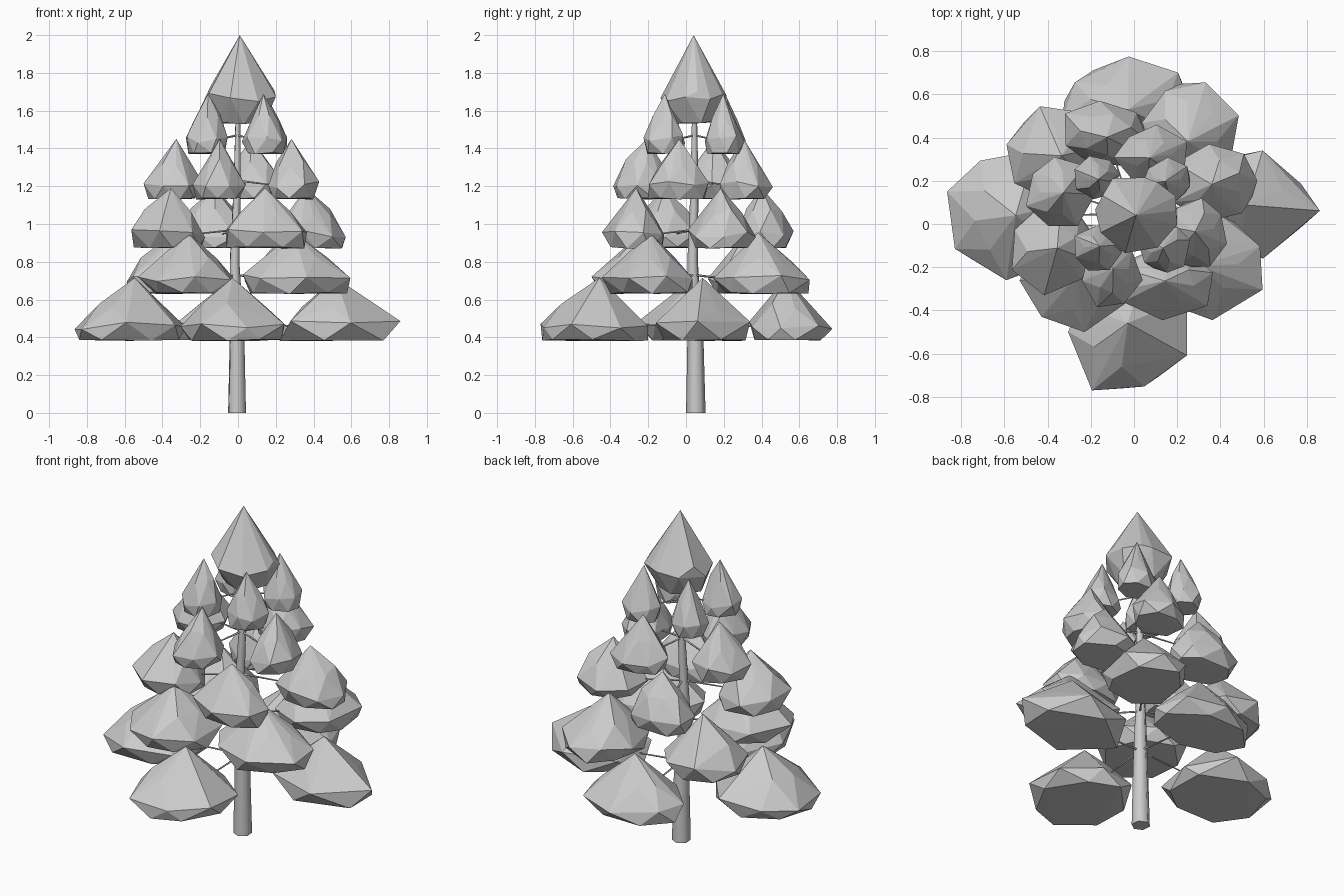
import bpy, bmesh, math, random
from mathutils import Vector

if "Cube" in bpy.data.objects:
    bpy.data.objects.remove(bpy.data.objects["Cube"])

random.seed(11)


def link_bmesh(bm, name):
    mesh = bpy.data.meshes.new(name)
    bm.to_mesh(mesh)
    bm.free()
    obj = bpy.data.objects.new(name, mesh)
    bpy.context.collection.objects.link(obj)
    return obj


def clump(name, cx, cy, rx, ry, z0, z1, rings, turn=None, sides=7):
    """Faceted, irregular foliage cone fitted to the given extents."""
    pts = []
    turn = random.uniform(0, math.tau) if turn is None else math.radians(turn)
    for k, (h, r) in enumerate(rings):
        for i in range(sides):
            a = turn + math.tau * (i + 0.5 * (k - 1) + random.uniform(-.15, .15)) / sides
            rr = r * random.uniform(0.88, 1.05)
            dz = random.uniform(-.07, .07) if h > 0 else random.uniform(0, .03)
            pts.append([rr * math.cos(a), rr * math.sin(a), h + dz])
    # Stretch the rings to fill the clump's footprint exactly
    lo = [min(p[j] for p in pts) for j in (0, 1)]
    hi = [max(p[j] for p in pts) for j in (0, 1)]
    bm = bmesh.new()
    for p in pts:
        u, v = [2 * (p[j] - lo[j]) / (hi[j] - lo[j]) - 1 for j in (0, 1)]
        bm.verts.new((cx + u * rx, cy + v * ry, z0 + p[2] * (z1 - z0)))
    bm.verts.new((cx * 0.96, cy + (0.05 - cy) * 0.05, z1))
    out = bmesh.ops.convex_hull(bm, input=bm.verts[:])
    inside = {g for g in out["geom_interior"] + out["geom_unused"]
              if isinstance(g, bmesh.types.BMVert)}
    bmesh.ops.delete(bm, geom=list(inside), context='VERTS')
    bmesh.ops.recalc_face_normals(bm, faces=bm.faces[:])
    return link_bmesh(bm, name)


def tube(name, path, sides):
    """Tapered tube through (x, y, z, radius) stations, capped."""
    bm = bmesh.new()
    points = [Vector(p[:3]) for p in path]
    quat = (points[-1] - points[0]).to_track_quat('Z', 'Y')
    rings = []
    for p, s in zip(points, path):
        rings.append([bm.verts.new(p + quat @ Vector((
            s[3] * math.cos(math.tau * i / sides),
            s[3] * math.sin(math.tau * i / sides), 0))) for i in range(sides)])
    for a, b in zip(rings, rings[1:]):
        for i in range(sides):
            j = (i + 1) % sides
            bm.faces.new((a[i], a[j], b[j], b[i])).smooth = True
    bm.faces.new(rings[0][::-1])
    bm.faces.new(rings[-1])
    return link_bmesh(bm, name)


# Trunk
tube("trunk", [(-.005, .052, 0, .052), (-.005, .05, .38, .043),
               (-.018, .035, .8, .028), (-.004, .045, 1.2, .021),
               (0, .045, 1.65, .012)], 6)

# Foliage tiers: base z, tip z, clumps (centre x, centre y, radius x, radius y,
# optional heading of one corner in degrees)
wide = [(0, .86), (.25, 1), (.55, .56)]
tall = [(0, .84), (.25, 1), (.6, .58)]
tiers = [
    (.38, .715, wide, [(-.57, .04, .295, .30, 165), (.54, .09, .32, .25, 0),
                       (-.03, -.485, .275, .285, -75), (-.03, .555, .30, .22, 90)]),
    (.63, .955, wide, [(-.275, -.25, .255, .25), (.31, -.205, .285, .24, 25),
                       (.26, .40, .225, .255, 70), (-.35, .33, .24, .215, 110)]),
    (.87, 1.19, tall, [(.15, -.28, .215, .165), (-.37, -.12, .195, .21),
                       (.375, .19, .195, .18), (-.13, .42, .19, .15)]),
    (1.13, 1.45, tall, [(-.34, .15, .16, .16), (-.1, -.22, .14, .165),
                        (.295, -.04, .135, .16), (.075, .32, .17, .14)]),
    (1.37, 1.69, tall, [(-.165, -.11, .11, .105), (.14, -.12, .12, .105),
                        (.15, .205, .11, .105), (-.17, .215, .105, .1)]),
]
for t, (z0, z1, rings, clumps) in enumerate(tiers, 1):
    for n, (cx, cy, rx, ry, *turn) in enumerate(clumps, 1):
        clump(f"foliage_{t}_{n}", cx, cy, rx, ry, z0, z1, rings, *turn,
              sides=5 if turn == [0] else 7)
        # Thin branch from the trunk into the clump
        tube(f"branch_{t}_{n}", [(-.005, .045, z0 + .1, .006),
                                 (cx * .8, .05 + (cy - .05) * .8, z0 + .07, .003)], 5)

# Treetop
clump("treetop", .01, .04, .19, .175, 1.53, 2.0,
      [(.0, .6), (.29, 1), (.36, .85)], sides=8)
